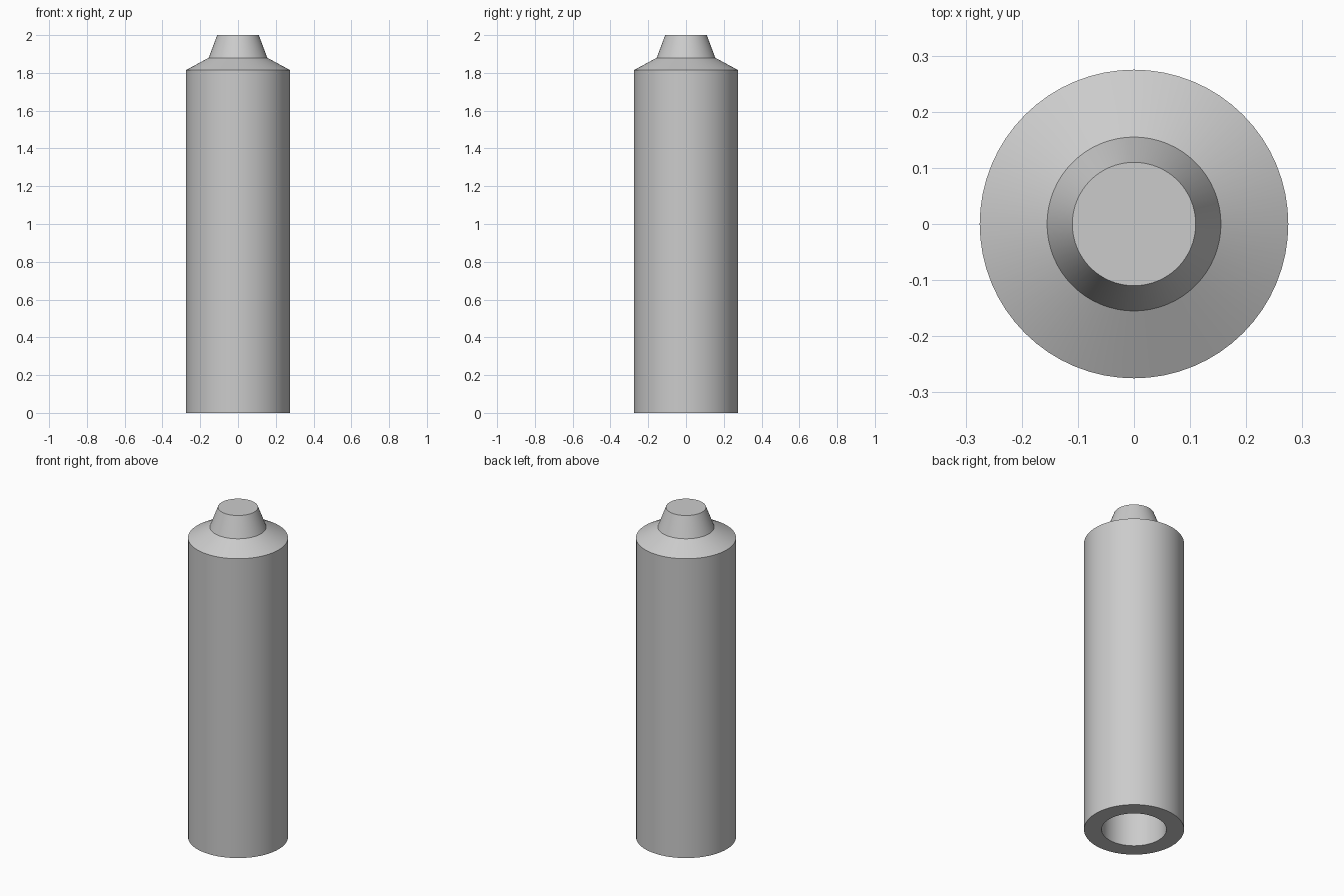
import bpy
import bmesh
import math

cube = bpy.data.objects.get("Cube")
if cube:
    bpy.data.objects.remove(cube, do_unlink=True)

# Single plain grey material
GREY = (0.6, 0.6, 0.6, 1)
grey = bpy.data.materials.new("plain grey")
grey.use_nodes = True
grey.diffuse_color = GREY
grey.node_tree.nodes["Principled BSDF"].inputs["Base Color"].default_value = GREY


def lathe(name, profile, steps=64):
    """Revolve (radius, height) points around the z axis."""
    bm = bmesh.new()
    verts = [bm.verts.new((r, 0, z)) for r, z in profile]
    edges = [bm.edges.new(pair) for pair in zip(verts, verts[1:])]
    bmesh.ops.spin(bm, geom=verts + edges, axis=(0, 0, 1), cent=(0, 0, 0),
                   angle=math.tau, steps=steps, use_duplicate=False)
    bmesh.ops.remove_doubles(bm, verts=bm.verts, dist=0.0001)
    bmesh.ops.recalc_face_normals(bm, faces=bm.faces)
    mesh = bpy.data.meshes.new(name)
    bm.to_mesh(mesh)
    bm.free()
    mesh.materials.append(grey)
    obj = bpy.data.objects.new(name, mesh)
    bpy.context.collection.objects.link(obj)
    bpy.ops.object.select_all(action="DESELECT")
    obj.select_set(True)
    bpy.context.view_layer.objects.active = obj
    bpy.ops.object.shade_smooth_by_angle(angle=math.radians(20))
    return obj


# Hollow cylinder with a sloped shoulder and tapered tip; the bore opens below
BODY, BORE, NECK, TIP = 0.275, 0.178, 0.155, 0.11
lathe("hollow_body", [
    (0, 1.7), (BORE, 1.7), (BORE, 0), (BODY, 0),
    (BODY, 1.815), (NECK, 1.88), (TIP, 2), (0, 2),
])
